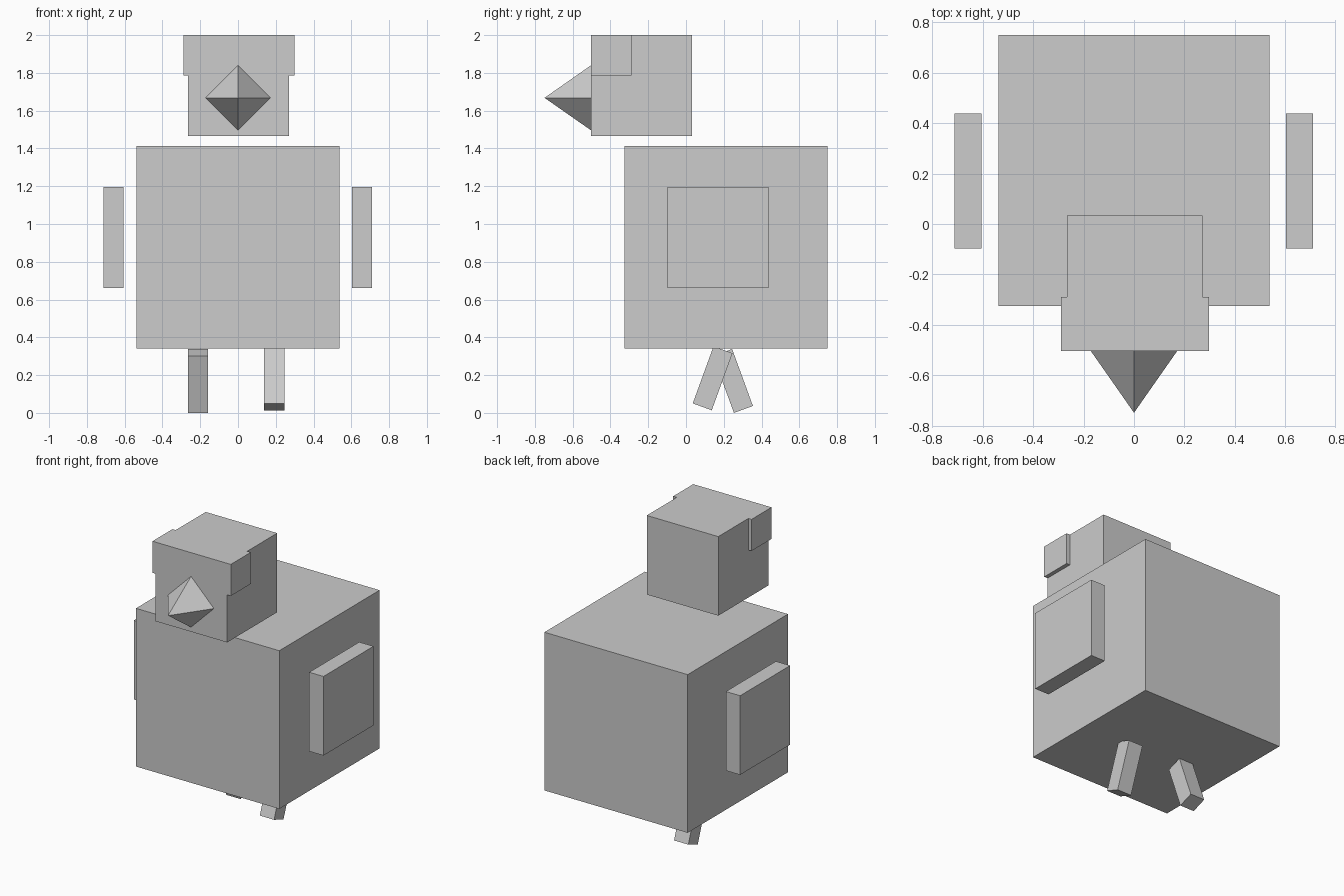
import bpy
import math

cube = bpy.data.objects.get("Cube")
if cube:
    bpy.data.objects.remove(cube, do_unlink=True)

# Single plain grey
grey = bpy.data.materials.new("light_grey")
grey.use_nodes = True
colour = (0.604, 0.604, 0.604, 1.0)
grey.diffuse_color = colour
grey.node_tree.nodes["Principled BSDF"].inputs["Base Color"].default_value = colour


def box(name, centre, size, tilt=0.0):
    """Flat-shaded box, optionally tilted about the x axis (degrees)."""
    bpy.ops.mesh.primitive_cube_add(size=1, location=centre)
    obj = bpy.context.object
    obj.name = name
    obj.scale = size
    obj.rotation_euler.x = math.radians(tilt)
    obj.data.materials.append(grey)
    return obj


# Body and head
box("body", (0, 0.212, 0.876), (1.074, 1.074, 1.072))
box("head", (0.003, -0.235, 1.733), (0.536, 0.536, 0.536))

# Wings float beside the body, eyes wrap the upper front corners of the head
for side, wing_x, eye_x in (("right", -0.659, -0.182), ("left", 0.656, 0.191)):
    box(side + "_wing", (wing_x, 0.170, 0.929), (0.107, 0.536, 0.536))
    box(side + "_eye", (eye_x, -0.396, 1.894), (0.214, 0.214, 0.214))

# Legs in mid-stride
leg_size = (0.107, 0.107, 0.321)
box("left_leg", (0.192, 0.141, 0.183), leg_size, -20)
box("right_leg", (-0.212, 0.249, 0.169), leg_size, 20)

# Four-sided beak pointing forward
bpy.ops.mesh.primitive_cone_add(vertices=4, radius1=0.172, radius2=0, depth=0.246,
                                location=(0, -0.626, 1.668),
                                rotation=(math.pi / 2, 0, 0))
beak = bpy.context.object
beak.name = "beak"
beak.data.materials.append(grey)
